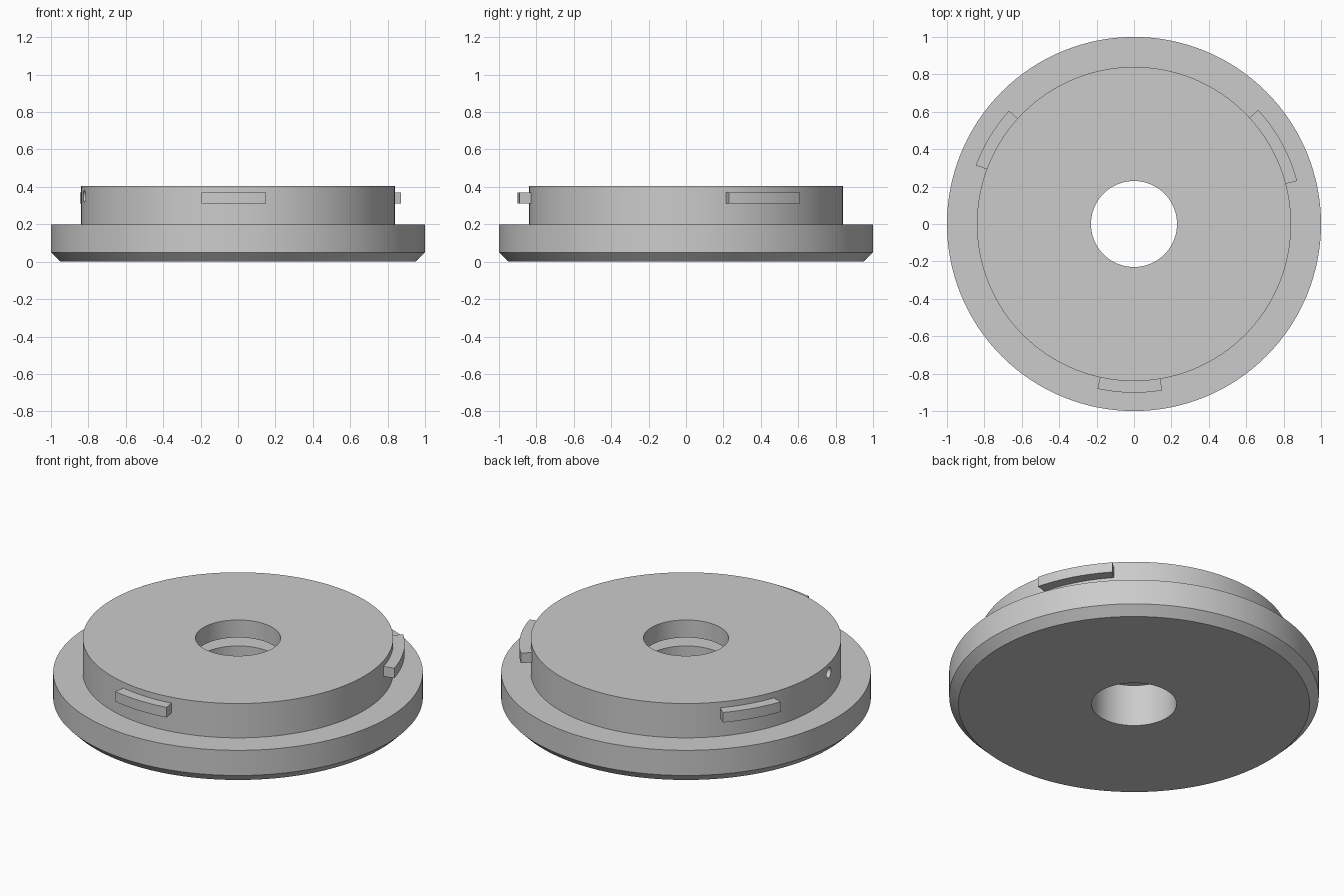
import bpy
import bmesh
from math import cos, sin, radians, pi
from mathutils import Matrix, Vector

cube = bpy.data.objects.get("Cube")
if cube:
    bpy.data.objects.remove(cube, do_unlink=True)

grey = bpy.data.materials.new("plain grey")
grey.use_nodes = True
colour = (0.6, 0.6, 0.6, 1)
grey.diffuse_color = colour
grey.node_tree.nodes["Principled BSDF"].inputs["Base Color"].default_value = colour


def sweep(name, profile, start, end, steps):
    """Sweep a closed (radius, height) profile about z between two angles."""
    full = end - start >= 360
    bm = bmesh.new()
    rings = []
    for i in range(steps if full else steps + 1):
        a = radians(start + (end - start) * i / steps)
        rings.append([bm.verts.new((r * cos(a), r * sin(a), z)) for r, z in profile])
    n = len(profile)
    for i in range(steps):
        p, q = rings[i], rings[(i + 1) % len(rings)]
        for j in range(n):
            k = (j + 1) % n
            bm.faces.new((p[j], q[j], q[k], p[k]))
    if not full:
        bm.faces.new(rings[0])
        bm.faces.new(rings[-1])
    bmesh.ops.recalc_face_normals(bm, faces=bm.faces)
    return finish(name, bm)


def finish(name, bm):
    mesh = bpy.data.meshes.new(name)
    bm.to_mesh(mesh)
    bm.free()
    mesh.materials.append(grey)
    ob = bpy.data.objects.new(name, mesh)
    bpy.context.collection.objects.link(ob)
    return ob


def smooth(ob):
    bpy.ops.object.select_all(action="DESELECT")
    ob.select_set(True)
    bpy.context.view_layer.objects.active = ob
    bpy.ops.object.shade_smooth_by_angle(angle=radians(25))


# Stepped disc with chamfered flange, centre bore and inner groove
BORE, GROOVE = 0.23, 0.36
body = sweep("stepped_disc", [
    (BORE, 0), (0.95, 0), (1, 0.05), (1, 0.2), (0.84, 0.2), (0.84, 0.405),
    (BORE, 0.405), (BORE, 0.3), (GROOVE, 0.3), (GROOVE, 0.25), (BORE, 0.25),
], 0, 360, 128)

# Blind radial hole in the side of the raised step
bm = bmesh.new()
bmesh.ops.create_cone(bm, cap_ends=True, segments=24, radius1=0.03, radius2=0.03, depth=0.3)
a = radians(192)
bmesh.ops.transform(bm, verts=bm.verts, matrix=Matrix.Translation(
    Vector((0.8 * cos(a), 0.8 * sin(a), 0.35))) @ Matrix.Rotation(a, 4, "Z") @ Matrix.Rotation(pi / 2, 4, "Y"))
cutter = finish("side_hole_cutter", bm)
cutter.hide_render = True
cut = body.modifiers.new("side hole", "BOOLEAN")
cut.object = cutter
cut.solver = "EXACT"
bpy.context.view_layer.objects.active = body
bpy.ops.object.modifier_apply(modifier=cut.name)
bpy.data.objects.remove(cutter, do_unlink=True)
smooth(body)

# Curved locking tabs around the raised step
for name, start, end in (("left_tab", 14.8, 42.6), ("right_tab", 137.8, 159.6), ("front_tab", 257.5, 279.6)):
    smooth(sweep(name, [(0.82, 0.31), (0.902, 0.31), (0.902, 0.37), (0.82, 0.37)], start, end, 12))
